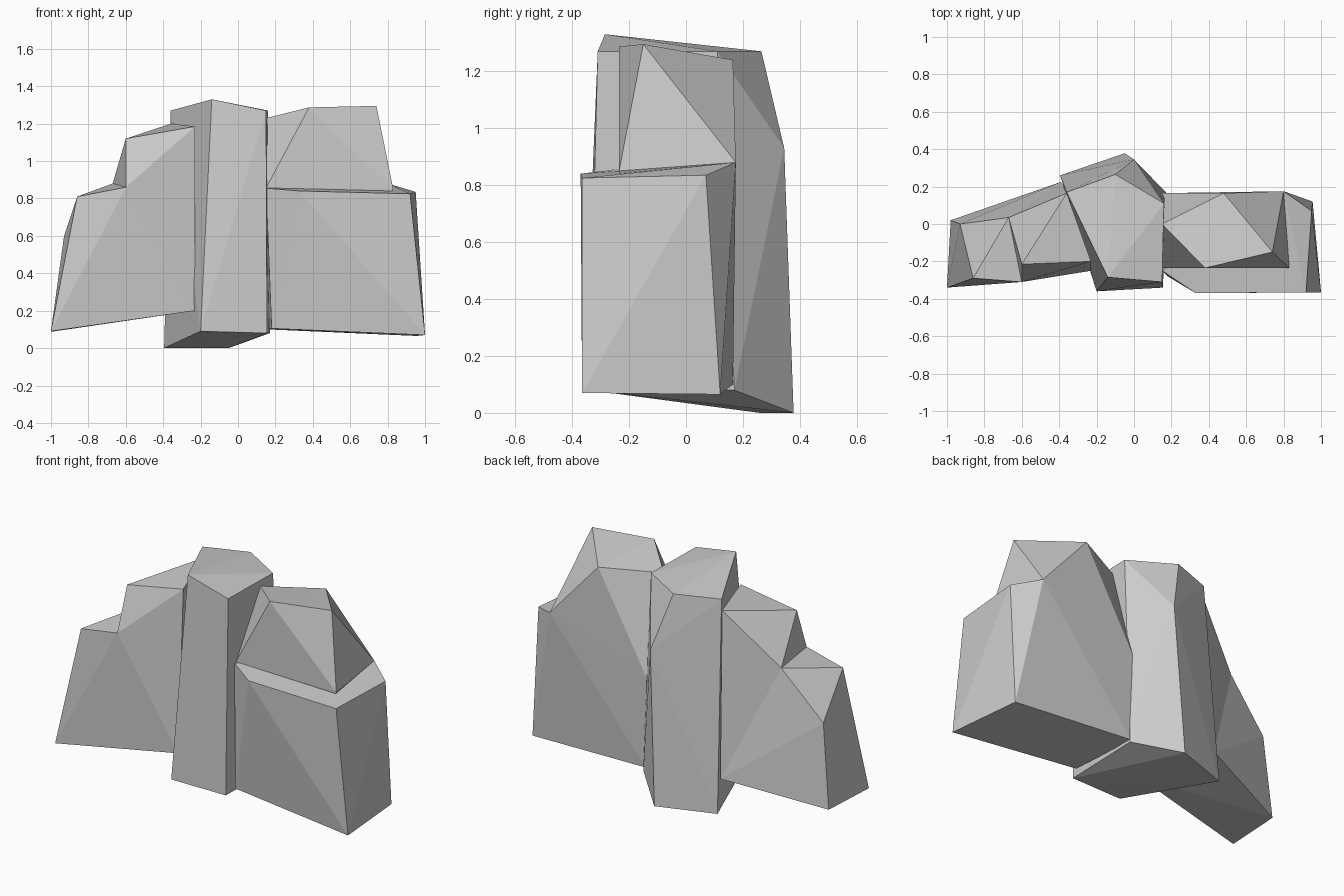
import bpy, bmesh

if "Cube" in bpy.data.objects:
    bpy.data.objects.remove(bpy.data.objects["Cube"])


def rock(name, points):
    """Flat-faced boulder: convex hull of its corner points."""
    bm = bmesh.new()
    for p in points:
        bm.verts.new(p)
    res = bmesh.ops.convex_hull(bm, input=bm.verts[:])
    loose = [v for v in bm.verts if not v.link_faces]
    bmesh.ops.delete(bm, geom=loose, context='VERTS')
    bmesh.ops.recalc_face_normals(bm, faces=bm.faces[:])
    mesh = bpy.data.meshes.new(name)
    bm.to_mesh(mesh)
    bm.free()
    ob = bpy.data.objects.new(name, mesh)
    bpy.context.collection.objects.link(ob)
    return ob


def stepped_rock(name, lower, upper):
    """Fuse a lower and an upper boulder into one ledged rock."""
    base, cap = rock(name, lower), rock(name + "_cap", upper)
    mod = base.modifiers.new("fuse", 'BOOLEAN')
    mod.operation, mod.solver, mod.object = 'UNION', 'EXACT', cap
    dg = bpy.context.evaluated_depsgraph_get()
    fused = bpy.data.meshes.new_from_object(base.evaluated_get(dg))
    base.modifiers.clear()
    base.data = fused
    bpy.data.objects.remove(cap)
    return base


# tall middle column
rock("middle_rock", [
    (-.36, .17, 1.27), (-.10, .265, 1.27), (.16, .11, 1.27),
    (.15, -.31, 1.27), (-.14, -.285, 1.33), (0, .345, .93),
    (-.05, .378, 0), (-.395, .26, 0), (-.2, -.36, .09),
    (.155, -.34, .08), (.17, .17, .08)])

# left rock: sloping foot with a raised inner step
inner_foot = [(-.23, -.25, .2), (-.39, .225, .2)]
step = [(-.6, -.31, .86), (-.67, .035, .88)]
stepped_rock(
    "left_rock",
    inner_foot + step + [(-1, -.34, .09), (-.98, .02, .09),
                         (-.86, -.29, .81), (-.93, 0, .6)],
    inner_foot + step + [(-.6, -.215, 1.12), (-.23, -.2, 1.185),
                         (-.36, .165, 1.2)])

# right rock: broad block with a front ledge and a faceted crown
back = [(.8, .175, .88), (.15, .165, .65)]
stepped_rock(
    "right_rock",
    back + [(.15, -.25, .855), (.33, -.37, .84), (.92, -.365, .825),
            (.95, .07, .835), (.18, -.28, .105), (1, -.365, .07),
            (.955, .12, .065), (.16, .165, .1)],
    back + [(.15, -.235, .855), (.83, -.235, .85), (.15, 0, 1.23),
            (.38, -.235, 1.287), (.74, -.15, 1.295), (.48, .165, 1.24),
            (.3, -.2, .6), (.7, -.2, .6)])
